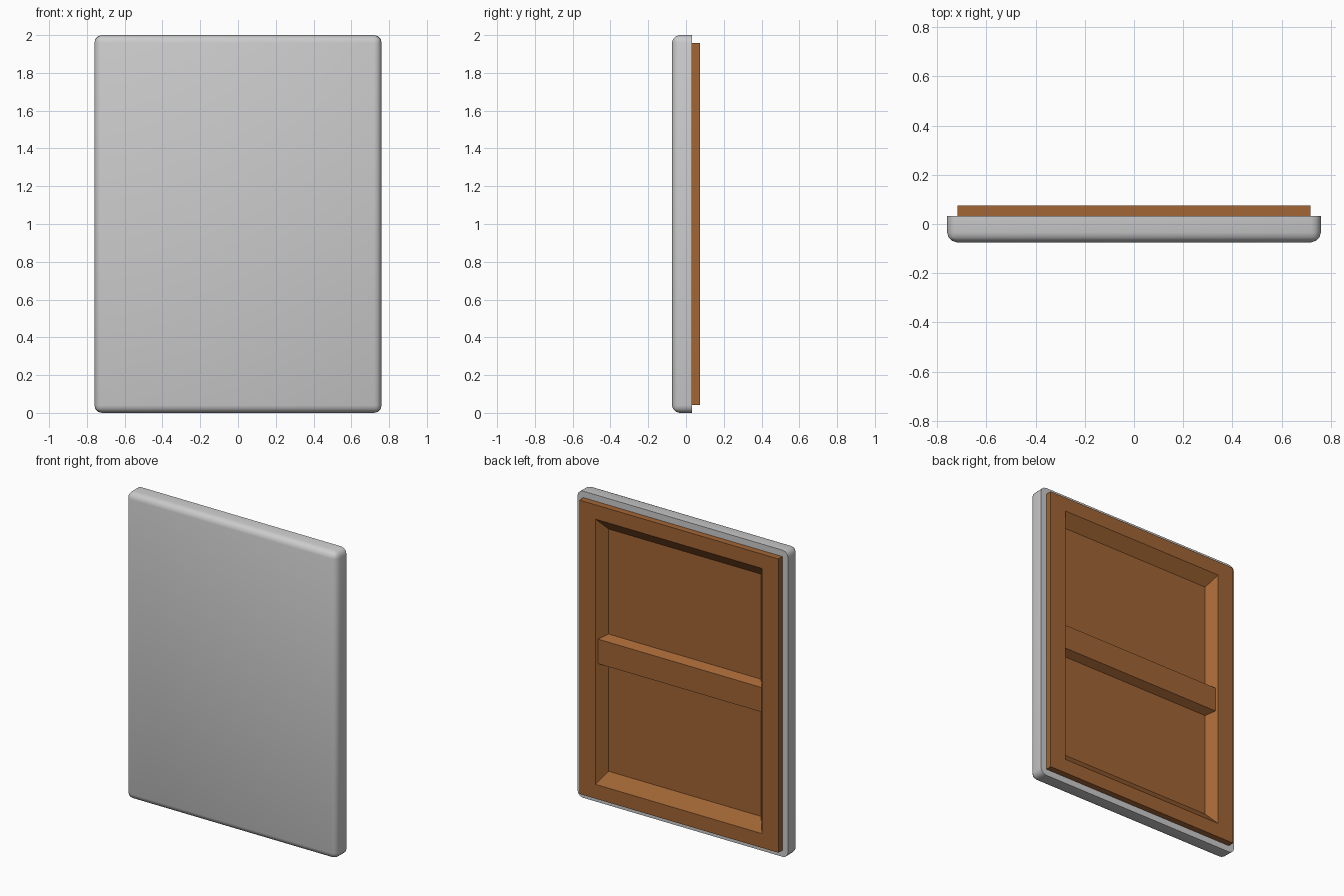
import bpy, bmesh

if "Cube" in bpy.data.objects:
    bpy.data.objects.remove(bpy.data.objects["Cube"])

W, H = 1.52, 2.0
FRONT, SEAM, BACK, FLOOR = -0.0745, 0.033, 0.0745, 0.012
CZ = H / 2

wood = bpy.data.materials.new("wood")
wood.diffuse_color = (0.36, 0.13, 0.035, 1)
wood.use_nodes = True
wood.node_tree.nodes["Principled BSDF"].inputs["Base Color"].default_value = wood.diffuse_color


def finish(name, bm, mat=None):
    bmesh.ops.recalc_face_normals(bm, faces=bm.faces)
    me = bpy.data.meshes.new(name)
    bm.to_mesh(me)
    bm.free()
    ob = bpy.data.objects.new(name, me)
    bpy.context.collection.objects.link(ob)
    if mat:
        me.materials.append(mat)
    return ob


def ring(bm, w, h, y):
    """Rectangle of verts facing y, centred on the panel."""
    return [bm.verts.new((sx * w / 2, y, CZ + sz * h / 2))
            for sx, sz in ((-1, -1), (1, -1), (1, 1), (-1, 1))]


def loft(bm, rings, cap_start=False, cap_end=False):
    for a, b in zip(rings, rings[1:]):
        for i in range(4):
            j = (i + 1) % 4
            bm.faces.new((a[i], a[j], b[j], b[i]))
    if cap_start:
        bm.faces.new(rings[0])
    if cap_end:
        bm.faces.new(rings[-1])


# Rounded grey panel: soft front and corners, crisp flat back rim with an opening
bm = bmesh.new()
loft(bm, [ring(bm, W, H, FRONT), ring(bm, W, H, SEAM)], True, True)
soft = [e for e in bm.edges if any(v.co.y < 0 for v in e.verts)]
bmesh.ops.bevel(bm, geom=soft, offset=0.04, segments=3, profile=0.5, affect='EDGES')
back = max(bm.faces, key=lambda f: f.calc_center_median().y)
bmesh.ops.inset_region(bm, faces=[back], thickness=0.08)
bmesh.ops.delete(bm, geom=[back], context='FACES_ONLY')
panel = finish("panel", bm)
bpy.context.view_layer.objects.active = panel
panel.select_set(True)
bpy.ops.object.shade_smooth_by_angle(angle=0.7)

# Wooden backing: raised frame with a splayed recess and closed floor
bm = bmesh.new()
loft(bm, [ring(bm, 1.436, 1.916, SEAM - 0.005), ring(bm, 1.436, 1.916, BACK),
          ring(bm, 1.20, 1.73, BACK), ring(bm, 1.10, 1.58, FLOOR)], cap_end=True)
finish("back_frame", bm, wood)

# Tapered cross bar, ends following the splayed recess walls
bm = bmesh.new()
loft(bm, [ring(bm, 1.10, 0.21, FLOOR), ring(bm, 1.18, 0.16, FLOOR + 0.05)], cap_end=True)
finish("cross_bar", bm, wood)
